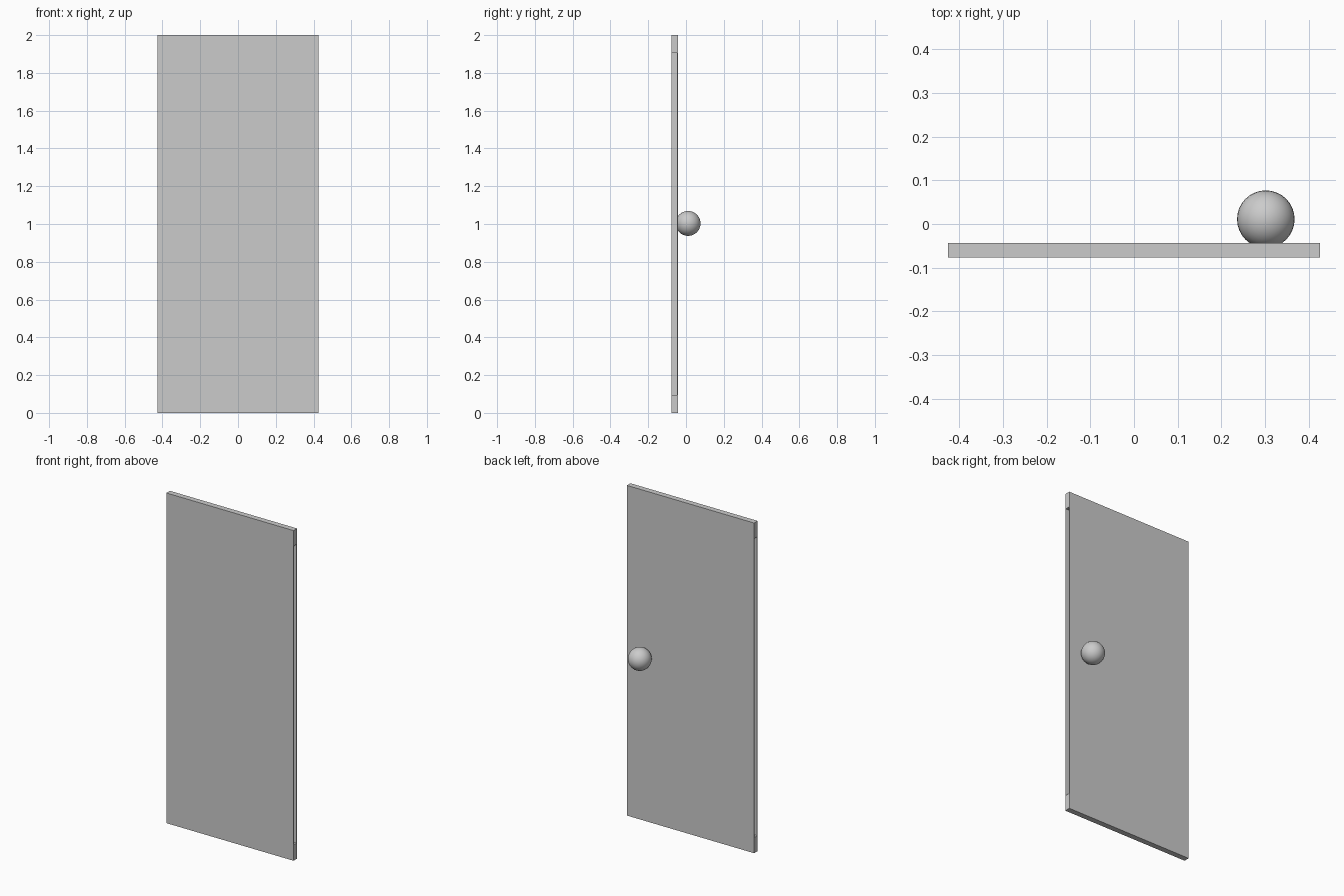
import bpy, bmesh
from mathutils import Vector

if "Cube" in bpy.data.objects:
    bpy.data.objects.remove(bpy.data.objects["Cube"])

W, Y0, Y1, H = 0.426, -0.077, -0.043, 2.0

# Door slab, with a narrow recessed channel along each long edge
bm = bmesh.new()
bmesh.ops.create_cube(bm, size=1)
for v in bm.verts:
    v.co = Vector((v.co.x * 2 * W, (Y0 + Y1) / 2 + v.co.y * (Y1 - Y0), (v.co.z + 0.5) * H))
bm.normal_update()
for side in (-1, 1):
    face = next(f for f in bm.faces if f.normal.x * side > 0.9)
    # inner outline of the channel
    bmesh.ops.inset_individual(bm, faces=[face], thickness=0.005)
    for v in face.verts:
        v.co.z = 0.095 if v.co.z < 1 else 1.905
    # sunken floor of the channel
    new = bmesh.ops.extrude_discrete_faces(bm, faces=[face])["faces"][0]
    for v in new.verts:
        v.co.x -= side * 0.025
bmesh.ops.recalc_face_normals(bm, faces=bm.faces[:])
mesh = bpy.data.meshes.new("door_panel")
bm.to_mesh(mesh)
bm.free()
bpy.context.collection.objects.link(bpy.data.objects.new("door_panel", mesh))

# Round knob set slightly into the back face
bpy.ops.mesh.primitive_uv_sphere_add(segments=32, ring_count=16, radius=0.066,
                                     location=(0.302, 0.011, 1.003))
knob = bpy.context.object
knob.name = "door_knob"
bpy.ops.object.shade_smooth()
